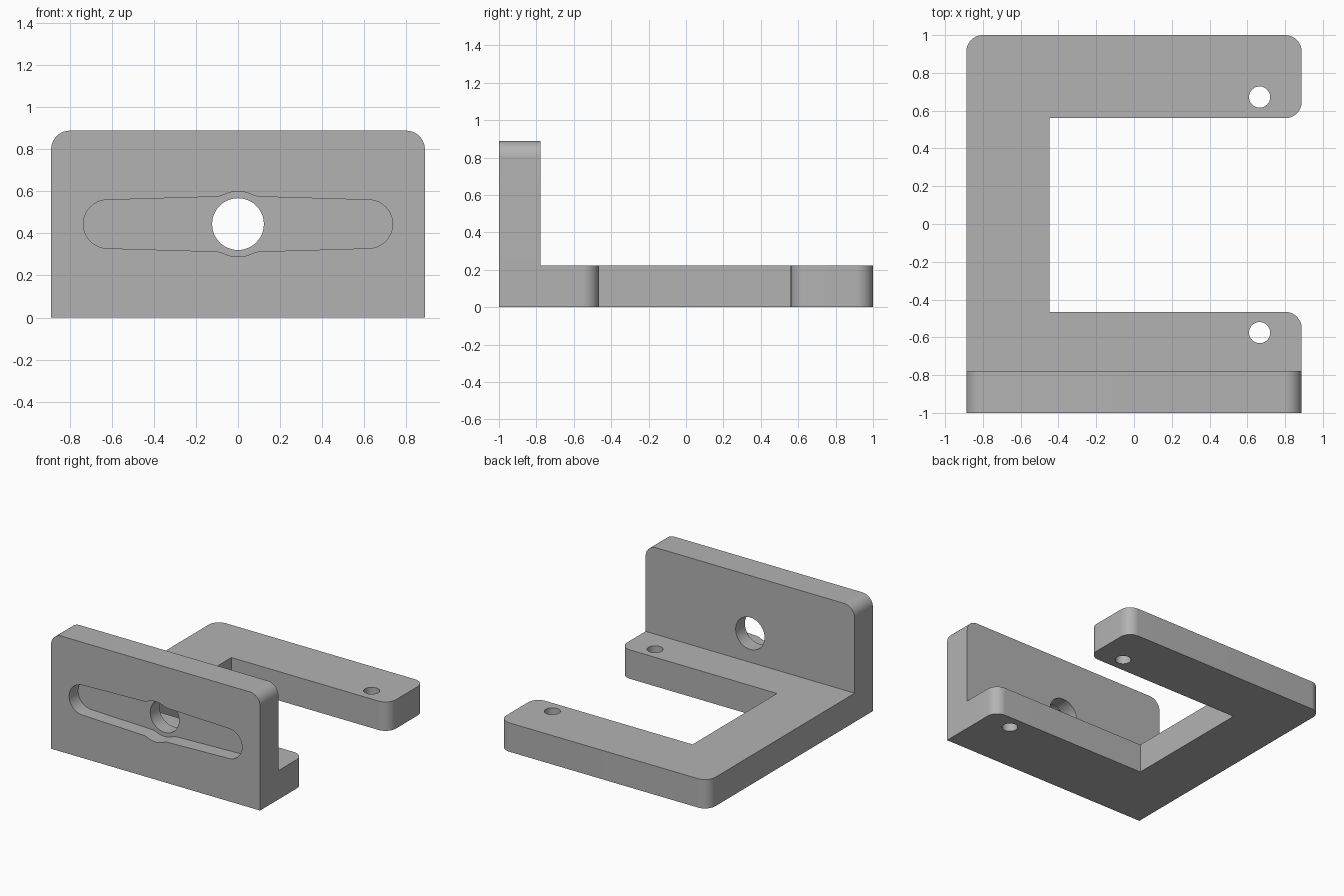
import bpy, bmesh, math
from mathutils import Vector

cube = bpy.data.objects.get("Cube")
if cube:
    bpy.data.objects.remove(cube, do_unlink=True)

grey = bpy.data.materials.new("plain grey")
grey.use_nodes = True
GREY = (0.45, 0.45, 0.45, 1)
grey.diffuse_color = GREY
grey.node_tree.nodes["Principled BSDF"].inputs["Base Color"].default_value = GREY

W, TOP, T, MID = 0.888, 0.888, 0.222, 0.444   # half width, plate top, thickness, slot height


def arc(cx, cy, r, start, end, n=16):
    """Points along an arc, angles in degrees."""
    angles = [math.radians(start + (end - start) * i / n) for i in range(n + 1)]
    return [(cx + r * math.cos(a), cy + r * math.sin(a)) for a in angles]


def rounded(corners):
    """Outline from (x, y, radius) corners; right angles get quarter-circle fillets."""
    pts = []
    for i, (x, y, r) in enumerate(corners):
        p = Vector((x, y))
        if r == 0:
            pts.append((x, y))
            continue
        a = (Vector(corners[i - 1][:2]) - p).normalized()
        b = (Vector(corners[(i + 1) % len(corners)][:2]) - p).normalized()
        c = p + (a + b) * r
        for k in range(17):
            t = k / 16 * math.pi / 2
            pts.append(tuple(c - b * r * math.cos(t) - a * r * math.sin(t)))
    return pts


def prism(name, pts, lo, hi, upright=False):
    """Extrude an outline along z, or along y when upright."""
    bm = bmesh.new()
    place = (lambda u, v: (u, lo, v)) if upright else (lambda u, v: (u, v, lo))
    face = bm.faces.new([bm.verts.new(place(u, v)) for u, v in pts])
    new = bmesh.ops.extrude_face_region(bm, geom=[face])["geom"]
    shift = (0, hi - lo, 0) if upright else (0, 0, hi - lo)
    bmesh.ops.translate(bm, vec=shift, verts=[g for g in new if isinstance(g, bmesh.types.BMVert)])
    bmesh.ops.recalc_face_normals(bm, faces=bm.faces)
    mesh = bpy.data.meshes.new(name)
    bm.to_mesh(mesh)
    bm.free()
    mesh.materials.append(grey)
    obj = bpy.data.objects.new(name, mesh)
    bpy.context.collection.objects.link(obj)
    return obj


def combine(target, tool, operation):
    """Apply a boolean and remove the tool."""
    mod = target.modifiers.new(operation, 'BOOLEAN')
    mod.operation, mod.object, mod.solver = operation, tool, 'EXACT'
    bpy.context.view_layer.objects.active = target
    bpy.ops.object.modifier_apply(modifier=mod.name)
    bpy.data.objects.remove(tool, do_unlink=True)


# C-shaped base with rounded arm ends
R = 0.088
bracket = prism("bracket", rounded([
    (-W, -1, 0), (W, -1, 0), (W, -0.465, R), (-0.448, -0.465, 0),
    (-0.448, 0.56, 0), (W, 0.56, R), (W, 1, R), (-W, 1, R)]), 0, T)

# Upright front plate
plate = prism("front_plate", rounded([
    (-W, 0, 0), (W, 0, 0), (W, TOP, R), (-W, TOP, R)]), -1, -0.778, True)
combine(bracket, plate, 'UNION')

# Tapered slot recess: end cap, blend and central bulge, mirrored to all quarters
quarter = arc(0.62, 0, 0.115, 0, 89) + arc(0.11, 0.23, 0.1, 270, 244.4, 8) + arc(0, 0, 0.155, 64.4, 90, 8)[1:]
half = quarter + [(-x, y) for x, y in reversed(quarter[:-1])]
outline = half + [(x, -y) for x, y in reversed(half[1:-1])]
combine(bracket, prism("slot_cutter", [(x, y + MID) for x, y in outline], -1.1, -0.89, True), 'DIFFERENCE')

# Central through hole and two mounting holes
combine(bracket, prism("bore_cutter", arc(0, MID, 0.123, 0, 360, 48)[:-1], -1.1, -0.7, True), 'DIFFERENCE')
for y in (-0.575, 0.672):
    combine(bracket, prism("hole_cutter", arc(0.665, y, 0.056, 0, 360, 32)[:-1], -0.1, 0.4), 'DIFFERENCE')

# Smooth the rounded walls, keep the edges crisp
bpy.ops.object.select_all(action='DESELECT')
bracket.select_set(True)
bpy.context.view_layer.objects.active = bracket
bpy.ops.object.shade_smooth_by_angle(angle=math.radians(30))
